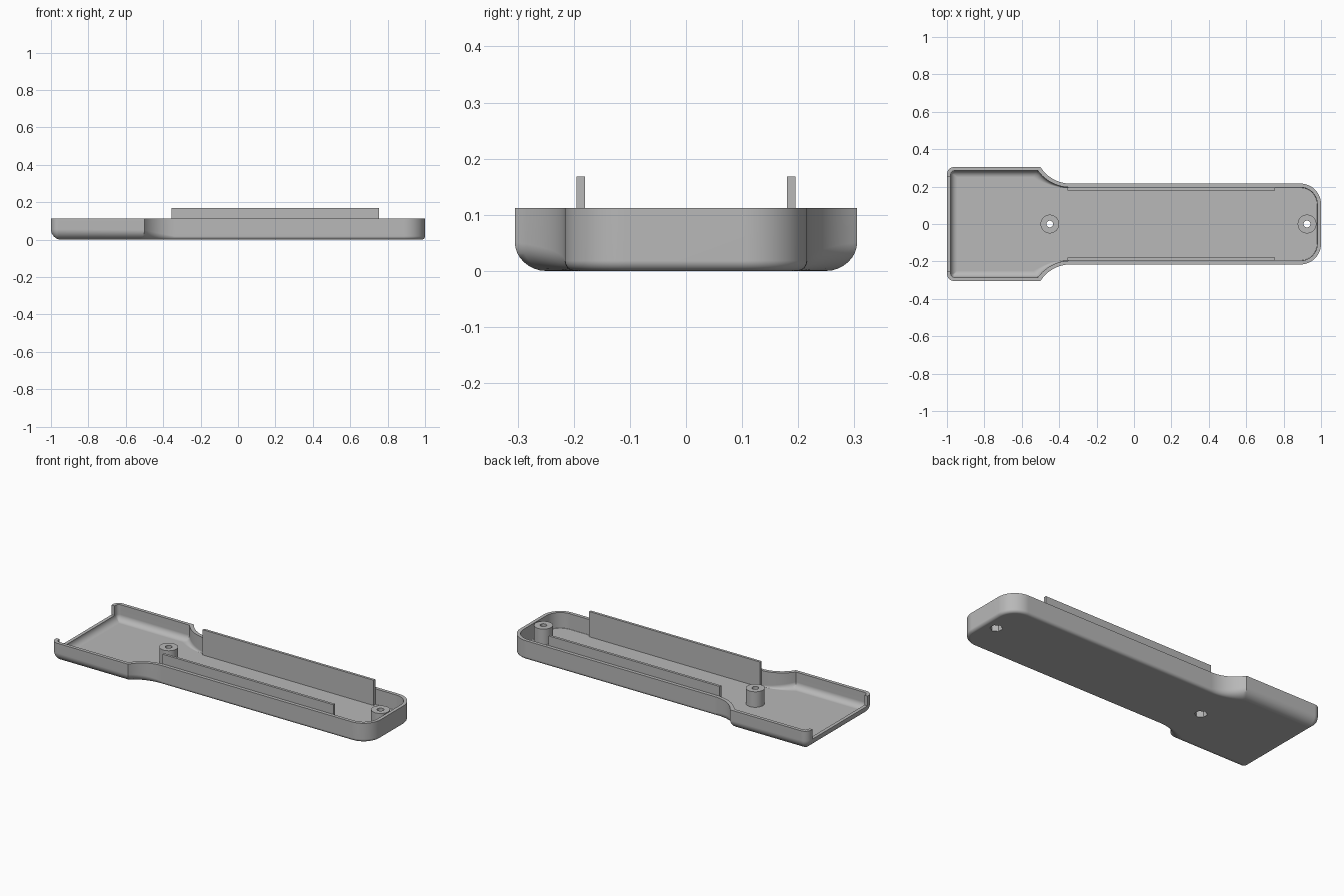
import bpy, bmesh, math
from math import sin, cos, pi

cube = bpy.data.objects.get("Cube")
if cube:
    bpy.data.objects.remove(cube, do_unlink=True)

grey = bpy.data.materials.new("plain grey plastic")
grey.use_nodes = True
GREY = (0.48, 0.48, 0.48, 1)
grey.diffuse_color = GREY
grey.node_tree.nodes["Principled BSDF"].inputs["Base Color"].default_value = GREY

HEIGHT, FLOOR, WALL = 0.112, 0.02, 0.02
BOSS_X = (-0.45, 0.925)


def make_object(name, bm):
    bmesh.ops.recalc_face_normals(bm, faces=bm.faces[:])
    mesh = bpy.data.meshes.new(name)
    bm.to_mesh(mesh)
    bm.free()
    mesh.materials.append(grey)
    obj = bpy.data.objects.new(name, mesh)
    bpy.context.collection.objects.link(obj)
    return obj


def make_box(name, x0, x1, y0, y1, z0, z1):
    bm = bmesh.new()
    bmesh.ops.create_cube(bm, size=1)
    for v in bm.verts:
        v.co = ((x0 + x1) / 2 + v.co.x * (x1 - x0),
                (y0 + y1) / 2 + v.co.y * (y1 - y0),
                (z0 + z1) / 2 + v.co.z * (z1 - z0))
    return make_object(name, bm)


def make_cylinder(name, x, radius, z0, z1, sides):
    bm = bmesh.new()
    bmesh.ops.create_cone(bm, cap_ends=True, segments=sides, radius1=radius,
                          radius2=radius, depth=z1 - z0)
    bmesh.ops.translate(bm, verts=bm.verts[:], vec=(x, 0, (z0 + z1) / 2))
    return make_object(name, bm)


def activate(obj):
    bpy.ops.object.select_all(action='DESELECT')
    obj.select_set(True)
    bpy.context.view_layer.objects.active = obj


def cut(obj, cutters):
    activate(obj)
    for cutter in cutters:
        mod = obj.modifiers.new("cut", 'BOOLEAN')
        mod.operation, mod.solver, mod.object = 'DIFFERENCE', 'EXACT', cutter
        bpy.ops.object.modifier_apply(modifier=mod.name)


def smooth(obj):
    activate(obj)
    bpy.ops.object.shade_smooth_by_angle(angle=math.radians(35))
    mod = obj.modifiers.new("flat caps", 'WEIGHTED_NORMAL')
    mod.keep_sharp = True


# Plan outline, inset separately on the wide head and the narrow handle
def outline(head, handle):
    def corner(cx, cy, r, a0, a1, n):
        angles = [a0 + (a1 - a0) * i / n for i in range(n + 1)]
        return [(cx + r * cos(a), cy + r * sin(a)) for a in angles]

    wide, narrow = 0.305 - head, 0.216 - handle
    r1, r2 = max(0.04 - head, 0.004), 0.11 - handle
    half = corner(1 - handle - r2, narrow - r2, r2, 0, pi / 2, 12)
    # concave neck, tangent to the handle side
    dx, dy = 0.16 + 0.7 * head, wide - narrow
    r = (dx * dx + dy * dy) / (2 * dy)
    half += corner(-0.34, narrow + r, r, -pi / 2, -pi / 2 - math.asin(dx / r), 12)
    half += corner(-1 + head + r1, wide - r1, r1, pi / 2, pi, 8)
    return half + [(x, -y) for x, y in reversed(half)]


# Hollow tray shell lofted through outer and inner rings
def make_shell():
    rings, steps = [], 8
    for i in range(steps + 1):
        a = pi / 2 * i / steps
        rings.append((0.055 * (1 - sin(a)), 0.018 * (1 - sin(a)),
                      0.055 * (1 - cos(a)), 0.018 * (1 - cos(a))))
    rings.append((0, 0, HEIGHT, HEIGHT))
    rings.append((WALL, WALL, HEIGHT, HEIGHT))
    for i in range(steps, -1, -1):
        a = pi / 2 * i / steps
        rings.append((WALL + 0.035 * (1 - sin(a)), WALL + 0.004 * (1 - sin(a)),
                      FLOOR + 0.035 * (1 - cos(a)), FLOOR + 0.004 * (1 - cos(a))))
    bm = bmesh.new()
    loops = []
    for head, handle, z_head, z_handle in rings:
        loop = []
        for x, y in outline(head, handle):
            t = min(max((x + 0.52) / 0.18, 0), 1)
            loop.append(bm.verts.new((x, y, z_head + (z_handle - z_head) * t)))
        loops.append(loop)
    n = len(loops[0])
    for a, b in zip(loops, loops[1:]):
        for i in range(n):
            j = (i + 1) % n
            bm.faces.new((a[i], a[j], b[j], b[i]))
    bm.faces.new(loops[0])
    bm.faces.new(loops[-1])
    return make_object("tray_shell", bm)


shell = make_shell()

# Screw bosses
bosses = [make_cylinder(name, x, 0.05, 0.01, HEIGHT - 0.001, 40)
          for name, x in zip(("head_screw_boss", "end_screw_boss"), BOSS_X)]

# Cutters: open end, screw holes and hexagonal nut pockets
notch = make_box("end_notch_cutter", -1.1, -0.93, -0.255, 0.255, 0.055, 0.2)
cutters = []
for x in BOSS_X:
    cutters.append(make_cylinder("hole_cutter", x, 0.018, -0.1, 0.2, 24))
    cutters.append(make_cylinder("nut_pocket_cutter", x, 0.034, -0.1, 0.045, 6))
cut(shell, [notch] + cutters)
for i, boss in enumerate(bosses):
    cut(boss, cutters[2 * i:2 * i + 2])
for cutter in [notch] + cutters:
    bpy.data.objects.remove(cutter, do_unlink=True)
for obj in [shell] + bosses:
    smooth(obj)

# Upright locating rails along the inside of the handle walls
for name, side in (("left_side_rail", 1), ("right_side_rail", -1)):
    y0, y1 = sorted((side * 0.18, side * 0.195))
    make_box(name, -0.355, 0.755, y0, y1, FLOOR - 0.005, 0.168)
